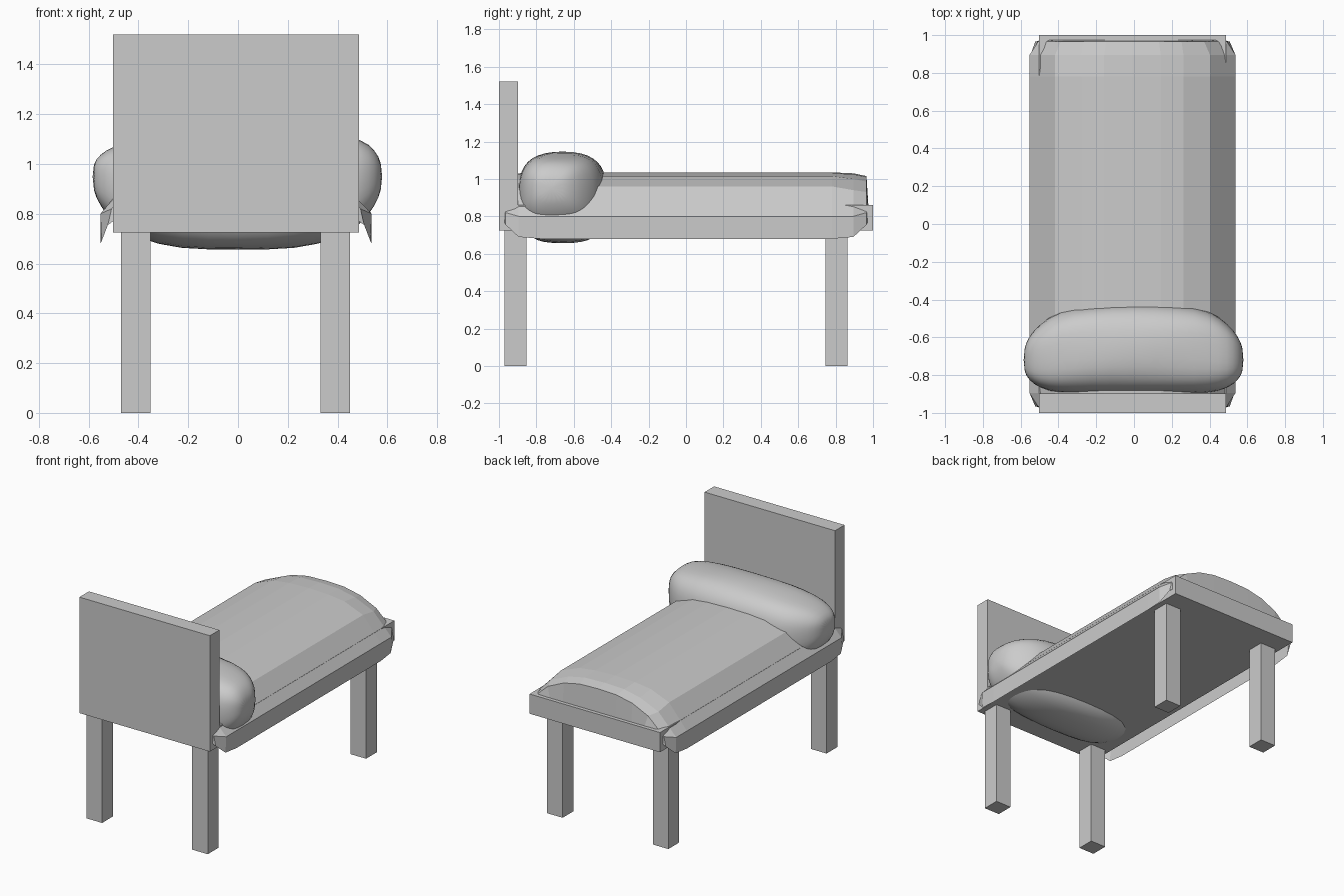
import bpy, bmesh, math

cube = bpy.data.objects.get("Cube")
if cube:
    bpy.data.objects.remove(cube, do_unlink=True)

grey = bpy.data.materials.new("plain_grey")
grey.use_nodes = True
GREY = (0.6, 0.6, 0.6, 1)
grey.diffuse_color = GREY
grey.node_tree.nodes["Principled BSDF"].inputs["Base Color"].default_value = GREY


def finish(name, bm):
    bmesh.ops.recalc_face_normals(bm, faces=bm.faces)
    mesh = bpy.data.meshes.new(name)
    bm.to_mesh(mesh)
    bm.free()
    mesh.materials.append(grey)
    obj = bpy.data.objects.new(name, mesh)
    bpy.context.collection.objects.link(obj)
    return obj


def box(name, x, y, z):
    bm = bmesh.new()
    bmesh.ops.create_cube(bm, size=1)
    for v in bm.verts:
        for i, (lo, hi) in enumerate((x, y, z)):
            v.co[i] = lo if v.co[i] < 0 else hi
    return finish(name, bm)


def skin(bm, rows, closed=False):
    for a, b in zip(rows, rows[1:]):
        n = len(a)
        for i in range(n if closed else n - 1):
            j = (i + 1) % n
            bm.faces.new((a[i], a[j], b[j], b[i]))


# Wooden frame, headboard and legs
CX = -0.008
box("bed_frame", (CX - 0.495, CX + 0.495), (-1, 1), (0.725, 0.86))
box("headboard", (CX - 0.495, CX + 0.495), (-1, -0.897), (0.86, 1.52))
for side, x in (("right", -0.47), ("left", 0.332)):
    for end, y in (("front", -0.97), ("back", 0.745)):
        box(f"{end}_{side}_leg", (x, x + 0.118), (y, y + 0.118), (0, 0.725))

# Blanket: half cross-sections (x, z) from the ridge to the hem
middle = [(0, 1.035), (.15, 1.03), (.27, 1.015), (.41, .96), (.545, .8), (.545, .68)]
shoulder = [(0, 1.03), (.15, 1.025), (.27, 1.0), (.41, .94), (.545, .8), (.54, .69)]
rim = [(0, 1.015), (.14, 1.01), (.26, .985), (.38, .93), (.5, .82), (.515, .755)]
drape = [(0, .86), (.14, .86), (.26, .86), (.36, .86), (.46, .84), (.48, .78)]
stations = [(0.78, middle), (0.895, shoulder), (0.965, rim), (0.975, drape)]
stations = [(-y, p) for y, p in reversed(stations)] + stations

bm = bmesh.new()
rows = []
for y, half in stations:
    full = [(-x, z) for x, z in reversed(half[1:])] + half
    rows.append([bm.verts.new((CX + x, y, z)) for x, z in full])
skin(bm, rows)
finish("blanket", bm)

# Pillow: rounded rings along x, each (x, y low, y high, z low, z high)
rings = [
    (-.585, -.78, -.66, .90, 1.0),
    (-.555, -.83, -.59, .83, 1.04),
    (-.5, -.87, -.53, .76, 1.075),
    (-.4, -.9, -.455, .70, 1.11),
    (-.24, -.9, -.43, .655, 1.14),
    (0, -.9, -.415, .65, 1.15),
    (.24, -.9, -.425, .655, 1.145),
    (.4, -.9, -.45, .70, 1.125),
    (.5, -.87, -.53, .76, 1.1),
    (.55, -.83, -.59, .83, 1.06),
    (.58, -.78, -.66, .90, 1.0),
]


def squash(v):
    return math.copysign(abs(v) ** 0.7, v)


SEGS = 20
bm = bmesh.new()
rows = []
for x, y0, y1, z0, z1 in rings:
    row = []
    for i in range(SEGS):
        a = math.tau * i / SEGS
        crease = 1 + 0.02 * math.sin(5 * a + 9 * x)
        y = (y0 + y1) / 2 + (y1 - y0) / 2 * squash(math.cos(a))
        z = (z0 + z1) / 2 + (z1 - z0) / 2 * squash(math.sin(a)) * crease
        row.append(bm.verts.new((x, y, z)))
    rows.append(row)
skin(bm, rows, closed=True)
bm.faces.new(rows[0])
bm.faces.new(rows[-1])
pillow = finish("pillow", bm)
for face in pillow.data.polygons:
    face.use_smooth = True
pillow.modifiers.new("soften", "SUBSURF").levels = 1
